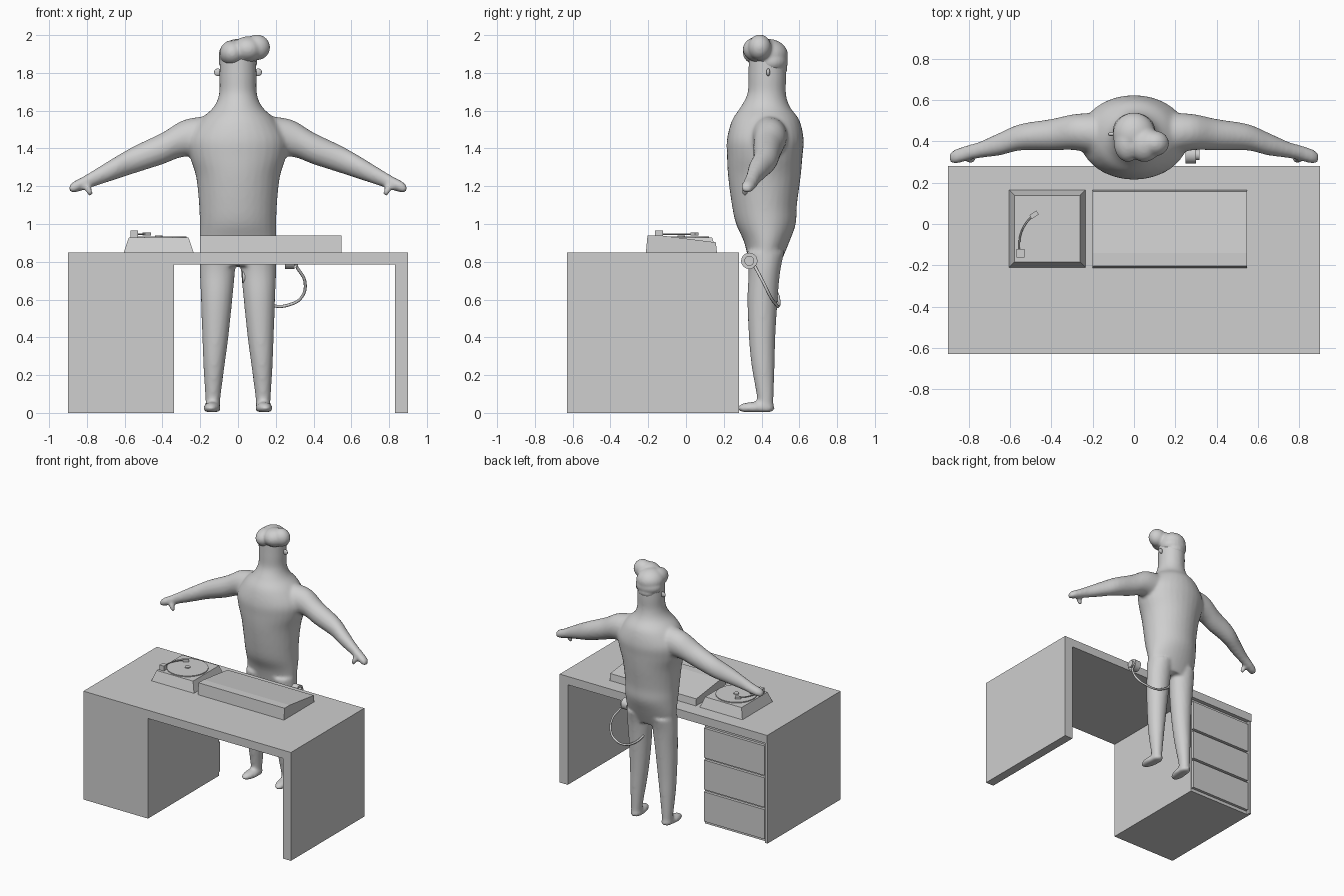
import bpy, bmesh, math
from mathutils import Vector, Matrix

if "Cube" in bpy.data.objects:
    bpy.data.objects.remove(bpy.data.objects["Cube"])

grey = bpy.data.materials.new("light grey")
grey.diffuse_color = (0.62, 0.62, 0.62, 1)
grey.use_nodes = True
grey.node_tree.nodes["Principled BSDF"].inputs["Base Color"].default_value = grey.diffuse_color


def make(name, bm):
    bmesh.ops.recalc_face_normals(bm, faces=bm.faces)
    me = bpy.data.meshes.new(name)
    bm.to_mesh(me)
    bm.free()
    me.materials.append(grey)
    ob = bpy.data.objects.new(name, me)
    bpy.context.collection.objects.link(ob)
    return ob


def frustum(name, lo, hi, inset=0.0):
    """Box between two corners, the top drawn in by inset."""
    bm = bmesh.new()
    rings = []
    for z, i in ((lo[2], 0), (hi[2], inset)):
        rings.append([bm.verts.new(p) for p in (
            (lo[0] + i, lo[1] + i, z), (hi[0] - i, lo[1] + i, z),
            (hi[0] - i, hi[1] - i, z), (lo[0] + i, hi[1] - i, z))])
    for r in rings:
        bm.faces.new(r)
    for k in range(4):
        n = (k + 1) % 4
        bm.faces.new((rings[0][k], rings[0][n], rings[1][n], rings[1][k]))
    return make(name, bm)


def disc(name, loc, r, depth, rot=Matrix(), seg=32):
    bm = bmesh.new()
    bmesh.ops.create_cone(bm, cap_ends=True, segments=seg, radius1=r, radius2=r,
                          depth=depth, matrix=Matrix.Translation(loc) @ rot)
    ob = make(name, bm)
    for p in ob.data.polygons:
        p.use_smooth = len(p.vertices) == 4
    return ob


def blob(bm, loc, radii, rot=Matrix()):
    m = Matrix.Translation(loc) @ rot @ Matrix.Diagonal((*radii, 1))
    bmesh.ops.create_uvsphere(bm, u_segments=24, v_segments=16, radius=1, matrix=m)


def loft(bm, rows, along_x=False, side=1, steps=4, seg=32):
    """Smooth tube through elliptical sections (x, y, z, half, half)."""
    pts = []
    for i in range(len(rows) - 1):
        a, b, c, d = (rows[max(0, min(len(rows) - 1, i + k))] for k in (-1, 0, 1, 2))
        for s in range(steps):
            t = s / steps
            pts.append([q + 0.5 * t * (r - p + t * (2 * p - 5 * q + 4 * r - w
                        + t * (3 * (q - r) + w - p))) for p, q, r, w in zip(a, b, c, d)])
    pts.append(rows[-1])
    rings = []
    for x, y, z, u, v in pts:
        ring = []
        for k in range(seg):
            c, s = math.cos(2 * math.pi * k / seg), math.sin(2 * math.pi * k / seg)
            p = (x, y + u * c, z + v * s) if along_x else (x + u * c, y + v * s, z)
            ring.append(bm.verts.new((side * p[0], p[1], p[2])))
        rings.append(ring)
    faces = [bm.faces.new(rings[0]), bm.faces.new(rings[-1])]
    for a, b in zip(rings, rings[1:]):
        for k in range(seg):
            n = (k + 1) % seg
            faces.append(bm.faces.new((a[k], a[n], b[n], b[k])))
    bmesh.ops.recalc_face_normals(bm, faces=faces)


def blend(ob, voxel, smooth):
    """Fuse overlapping volumes into one soft skin."""
    m = ob.modifiers.new("fuse", 'REMESH')
    m.mode, m.voxel_size, m.use_smooth_shade = 'VOXEL', voxel, True
    s = ob.modifiers.new("soften", 'SMOOTH')
    s.factor, s.iterations = 0.5, smooth


def wire(name, pts, r):
    cu = bpy.data.curves.new(name, 'CURVE')
    cu.dimensions = '3D'
    cu.bevel_depth, cu.bevel_resolution, cu.use_fill_caps = r, 2, True
    sp = cu.splines.new('BEZIER')
    sp.bezier_points.add(len(pts) - 1)
    for bp, p in zip(sp.bezier_points, pts):
        bp.co = p
        bp.handle_left_type = bp.handle_right_type = 'AUTO'
    cu.materials.append(grey)
    ob = bpy.data.objects.new(name, cu)
    bpy.context.collection.objects.link(ob)


# Desk
frustum("desk_top", (-0.9, -0.63, 0.785), (0.9, 0.28, 0.85))
frustum("desk_side_panel", (0.83, -0.63, 0), (0.9, 0.28, 0.785))
frustum("desk_pedestal", (-0.9, -0.63, 0), (-0.34, 0.25, 0.785))
frustum("pedestal_outer_edge", (-0.9, 0.25, 0), (-0.88, 0.275, 0.785))
for i in range(3):
    z = 0.025 + i * 0.25
    frustum(f"drawer_front_{i + 1}", (-0.87, 0.25, z), (-0.345, 0.272, z + 0.232))

# Turntable
frustum("turntable_base", (-0.605, -0.21, 0.85), (-0.235, 0.165, 0.928), 0.027)
disc("record", (-0.42, -0.025, 0.931), 0.148, 0.008, seg=48)
disc("record_label", (-0.42, -0.025, 0.937), 0.02, 0.006)
frustum("tonearm_pivot", (-0.568, -0.163, 0.926), (-0.53, -0.122, 0.966))
wire("tonearm", [(-0.556, -0.125, 0.947), (-0.55, -0.055, 0.947),
                 (-0.522, 0.005, 0.947), (-0.485, 0.045, 0.947)], 0.004)
head = frustum("tonearm_head", (-0.02, -0.011, -0.008), (0.02, 0.011, 0.008))
head.location = (-0.483, 0.045, 0.947)
head.rotation_euler.z = 0.6

# Mixer with a face sloping down to the back
bm = bmesh.new()
prof = [(-0.212, 0.85), (-0.204, 0.94), (-0.14, 0.94), (0.158, 0.903), (0.164, 0.85)]
ends = [[bm.verts.new((x, y, z)) for y, z in prof] for x in (-0.2, 0.547)]
for e in ends:
    bm.faces.new(e)
for k in range(5):
    n = (k + 1) % 5
    bm.faces.new((ends[0][k], ends[0][n], ends[1][n], ends[1][k]))
make("mixer", bm)

# Body: torso with neck and head, arms, legs and feet fused together
bm = bmesh.new()
loft(bm, [(0, 0.415, 0.78, 0.19, 0.08), (0, 0.427, 0.9, 0.202, 0.118),
          (0, 0.423, 1.0, 0.203, 0.158), (0, 0.415, 1.1, 0.206, 0.172),
          (0, 0.415, 1.25, 0.222, 0.192), (0, 0.417, 1.36, 0.255, 0.2),
          (0, 0.42, 1.45, 0.26, 0.203), (0, 0.422, 1.55, 0.2, 0.178),
          (0, 0.42, 1.62, 0.128, 0.13), (0, 0.427, 1.69, 0.1, 0.102),
          (0, 0.43, 1.78, 0.098, 0.1), (0, 0.43, 1.9, 0.096, 0.098)])
for s in (-1, 1):
    # arm
    loft(bm, [(0.12, 0.43, 1.46, 0.11, 0.115), (0.28, 0.445, 1.455, 0.088, 0.098),
              (0.4, 0.432, 1.4, 0.076, 0.084), (0.55, 0.42, 1.34, 0.064, 0.072),
              (0.65, 0.387, 1.295, 0.055, 0.06), (0.75, 0.358, 1.248, 0.039, 0.046),
              (0.82, 0.34, 1.215, 0.037, 0.036), (0.87, 0.325, 1.195, 0.034, 0.03),
              (0.893, 0.322, 1.188, 0.018, 0.017)], True, s)
    # thumb
    blob(bm, (s * 0.79, 0.312, 1.178), (0.018, 0.018, 0.036),
         Matrix.Rotation(s * 0.45, 4, 'Y'))
    # leg
    loft(bm, [(0.133, 0.42, 0.015, 0.036, 0.042), (0.133, 0.42, 0.08, 0.04, 0.044),
              (0.127, 0.408, 0.25, 0.056, 0.061), (0.12, 0.403, 0.4, 0.069, 0.07),
              (0.113, 0.405, 0.6, 0.083, 0.08), (0.109, 0.415, 0.75, 0.093, 0.084),
              (0.105, 0.42, 0.85, 0.093, 0.1)], False, s)
    # foot
    blob(bm, (s * 0.137, 0.37, 0.026), (0.045, 0.1, 0.033), Matrix.Rotation(s * 0.1, 4, 'Z'))
    blob(bm, (s * 0.133, 0.42, 0.026), (0.042, 0.05, 0.033))
for v in bm.verts:
    v.co.z = max(v.co.z, 0.004)
blend(make("body", bm), 0.012, 5)

# Hair with a swept quiff
bm = bmesh.new()
blob(bm, (0.0, 0.435, 1.895), (0.103, 0.105, 0.085))
blob(bm, (0, 0.452, 1.86), (0.104, 0.088, 0.07))
blob(bm, (0, 0.475, 1.82), (0.075, 0.062, 0.045))
blob(bm, (-0.03, 0.395, 1.905), (0.068, 0.095, 0.068))
blob(bm, (0.05, 0.385, 1.925), (0.08, 0.085, 0.068))
blob(bm, (0.1, 0.39, 1.935), (0.07, 0.062, 0.068))
blend(make("hair", bm), 0.008, 8)

# Ears
for s, n in ((-1, "left"), (1, "right")):
    bm = bmesh.new()
    blob(bm, (s * 0.106, 0.435, 1.803), (0.021, 0.01, 0.02))
    ear = make(f"ear_{n}", bm)
    for p in ear.data.polygons:
        p.use_smooth = True

# Headphones hanging around the thigh
side = Matrix.Rotation(math.pi / 2, 4, 'Y')
disc("headphone_cup_outer", (0.275, 0.335, 0.805), 0.043, 0.05, side)
disc("headphone_cap_outer", (0.307, 0.335, 0.805), 0.026, 0.02, side)
disc("headphone_cup_inner", (0.04, 0.4, 0.72), 0.036, 0.03, side)
wire("headphone_band", [(0.31, 0.365, 0.775), (0.355, 0.41, 0.69), (0.335, 0.45, 0.61),
                        (0.27, 0.478, 0.572), (0.2, 0.488, 0.565), (0.12, 0.492, 0.595),
                        (0.06, 0.475, 0.645), (0.04, 0.425, 0.7)], 0.008)
